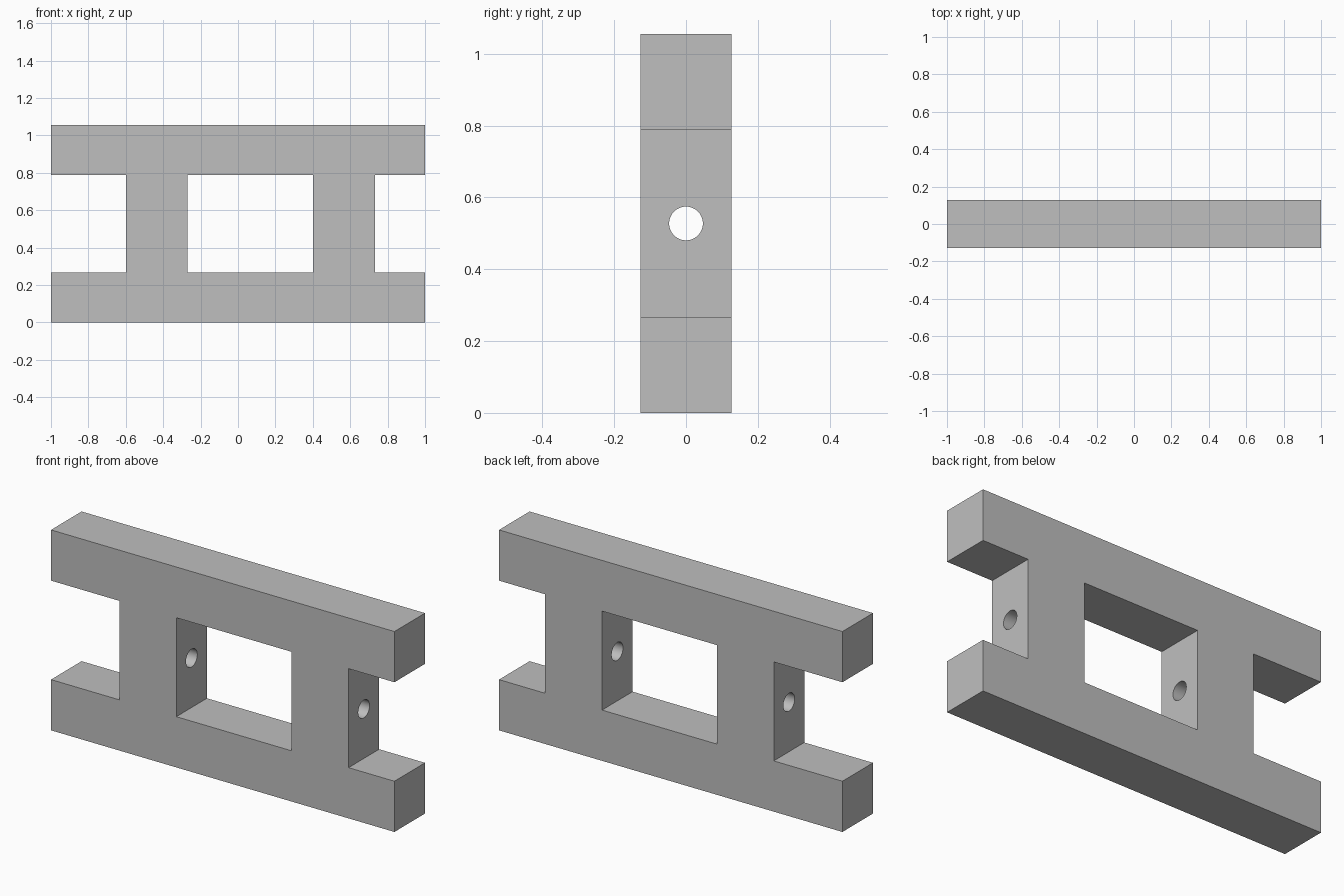
import bpy
import math

cube = bpy.data.objects.get("Cube")
if cube:
    bpy.data.objects.remove(cube, do_unlink=True)

HEIGHT, DEPTH = 1.055, 0.254
RAIL = 0.267            # height of each horizontal rail
BORE_RADIUS = 0.047

grey = bpy.data.materials.new("plain_grey")
grey.use_nodes = True
colour = (0.52, 0.52, 0.52, 1)
grey.diffuse_color = colour
grey.node_tree.nodes["Principled BSDF"].inputs["Base Color"].default_value = colour


def box(name, x0, x1, z0, z1, depth):
    bpy.ops.mesh.primitive_cube_add(size=1, location=((x0 + x1) / 2, 0, (z0 + z1) / 2))
    ob = bpy.context.object
    ob.name = name
    ob.scale = (x1 - x0, depth, z1 - z0)
    bpy.ops.object.transform_apply(location=False, rotation=False, scale=True)
    ob.data.materials.append(grey)
    return ob


def cut(target, cutter):
    cutter.hide_render = True
    mod = target.modifiers.new(cutter.name, "BOOLEAN")
    mod.operation = "DIFFERENCE"
    mod.solver = "EXACT"
    mod.object = cutter
    bpy.context.view_layer.objects.active = target
    bpy.ops.object.modifier_apply(modifier=mod.name)
    bpy.data.objects.remove(cutter, do_unlink=True)


# Solid block that becomes two rails joined by two posts
frame = box("rail_and_post_frame", -1, 1, 0, HEIGHT, DEPTH)

# End notches and the central window
for name, x0, x1 in (("right_notch", -1.2, -0.6),
                     ("window", -0.27, 0.4),
                     ("left_notch", 0.733, 1.2)):
    cut(frame, box(name, x0, x1, RAIL, HEIGHT - RAIL, DEPTH * 2))

# Round bore running lengthwise through both posts
bpy.ops.mesh.primitive_cylinder_add(vertices=48, radius=BORE_RADIUS, depth=1.8,
                                    location=(0, 0, HEIGHT / 2),
                                    rotation=(0, math.pi / 2, 0))
bore = bpy.context.object
bore.name = "post_bore"
bore.data.materials.append(grey)
cut(frame, bore)

# Smooth bore walls, crisp frame edges
bpy.ops.object.select_all(action="DESELECT")
frame.select_set(True)
bpy.context.view_layer.objects.active = frame
bpy.ops.object.shade_smooth_by_angle(angle=math.radians(30))
